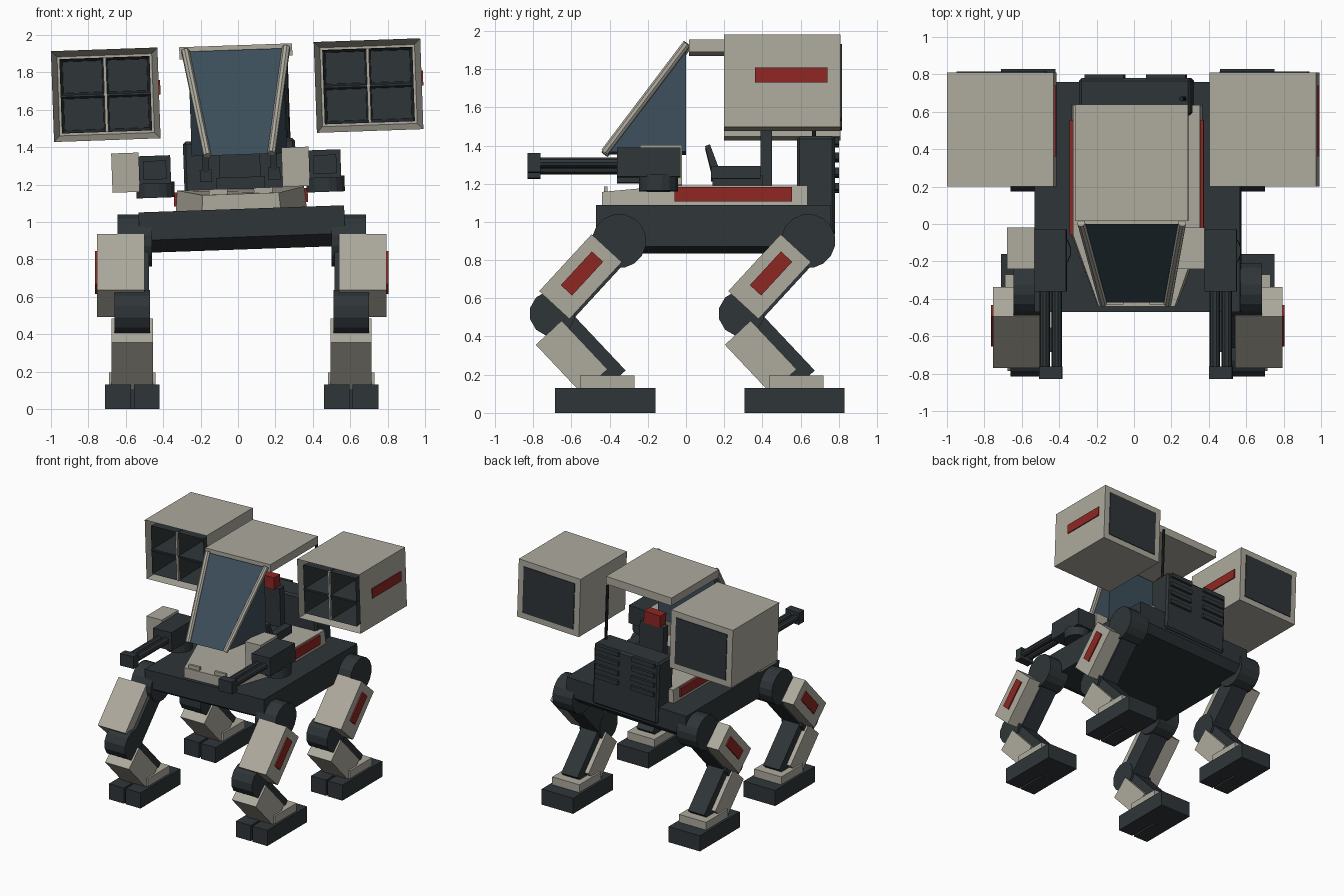
import bpy, bmesh
from math import radians, pi
from mathutils import Matrix, Vector

if "Cube" in bpy.data.objects:
    bpy.data.objects.remove(bpy.data.objects["Cube"])


def material(name, rgb):
    m = bpy.data.materials.new(name)
    m.diffuse_color = (*rgb, 1)
    m.use_nodes = True
    m.node_tree.nodes["Principled BSDF"].inputs["Base Color"].default_value = m.diffuse_color
    return m


BEIGE = material("armour_beige", (0.42, 0.40, 0.34))
DARK = material("frame_dark", (0.028, 0.036, 0.040))
BLACK = material("recess_black", (0.016, 0.019, 0.021))
RED = material("marking_red", (0.27, 0.02, 0.016))
GLASS = material("glass_blue", (0.045, 0.075, 0.10))

# Legs stand upright; the upper body rolls two degrees about the hips
BASE = Matrix.Translation((0.02, 0, 0))
BODY = (Matrix.Translation((0.02, 0, 1)) @ Matrix.Rotation(radians(-2), 4, 'Y')
        @ Matrix.Translation((0, 0, -1)))


def finish(name, bm, mat, frame):
    bmesh.ops.recalc_face_normals(bm, faces=bm.faces)
    me = bpy.data.meshes.new(name)
    bm.to_mesh(me)
    bm.free()
    me.materials.append(mat)
    ob = bpy.data.objects.new(name, me)
    bpy.context.collection.objects.link(ob)
    ob.matrix_world = frame
    return ob


def box(name, xs, ys, zs, mat, frame=BODY):
    c = [(a + b) / 2 for a, b in (xs, ys, zs)]
    s = [abs(b - a) for a, b in (xs, ys, zs)]
    bm = bmesh.new()
    bmesh.ops.create_cube(bm, size=1, matrix=Matrix.Translation(c) @ Matrix.Diagonal((*s, 1)))
    return finish(name, bm, mat, frame)


def loft(name, ring_a, ring_b, mat, frame=BODY):
    bm = bmesh.new()
    a = [bm.verts.new(p) for p in ring_a]
    b = [bm.verts.new(p) for p in ring_b]
    bm.faces.new(a)
    bm.faces.new(b)
    for i in range(len(a)):
        j = (i + 1) % len(a)
        bm.faces.new((a[i], a[j], b[j], b[i]))
    return finish(name, bm, mat, frame)


def prism(name, yz, x0, x1, mat, frame=BODY):
    return loft(name, [(x0, *p) for p in yz], [(x1, *p) for p in yz], mat, frame)


def rod(name, p, q, r, mat, frame=BODY, n=12):
    p, q = Vector(p), Vector(q)
    rot = (q - p).to_track_quat('Z', 'Y').to_matrix().to_4x4()
    bm = bmesh.new()
    bmesh.ops.create_cone(bm, cap_ends=True, segments=n, radius1=r, radius2=r,
                          depth=(q - p).length,
                          matrix=Matrix.Translation((p + q) / 2) @ rot @ Matrix.Rotation(pi / n, 4, 'Z'))
    return finish(name, bm, mat, frame)


def limb(name, a, b, t0, t1, n0, n1, x0, x1, mat):
    # slab along the line a-b: t runs along it, n towards the front
    d = (Vector(b) - Vector(a)).normalized()
    n = Vector((d.y, -d.x))
    if n.x > 0:
        n = -n
    pts = [Vector(a) + d * t + n * s for t, s in ((t0, n0), (t1, n0), (t1, n1), (t0, n1))]
    return prism(name, pts, x0, x1, mat, BASE)


# Four legs
def leg(tag, s, y):
    hip, knee, ankle = (y, 0.90), (y - 0.35, 0.52), (y - 0.02, 0.17)
    rod(tag + "_hip", (s * 0.48, *hip), (s * 0.665, *hip), 0.142, DARK, BASE, 16)
    limb(tag + "_thigh_strut", hip, knee, 0, 0.5, -0.10, 0.05, s * 0.495, s * 0.65, DARK)
    limb(tag + "_thigh_armour", hip, knee, 0.072, 0.477, -0.085, 0.13, s * 0.52, s * 0.775, BEIGE)
    limb(tag + "_thigh_marking", hip, knee, 0.137, 0.377, -0.012, 0.068, s * 0.77, s * 0.785, RED)
    rod(tag + "_knee", (s * 0.49, *knee), (s * 0.68, *knee), 0.12, DARK, BASE)
    limb(tag + "_shin_strut", knee, ankle, 0, 0.48, -0.075, 0.04, s * 0.51, s * 0.66, DARK)
    limb(tag + "_shin_armour", knee, ankle, 0.06, 0.41, -0.01, 0.175, s * 0.475, s * 0.695, BEIGE)
    box(tag + "_ankle", (s * 0.46, s * 0.71), (y - 0.205, y + 0.08), (0.12, 0.195), BEIGE, BASE)
    box(tag + "_heel", (s * 0.44, s * 0.73), (y - 0.07, y + 0.19), (0, 0.13), DARK, BASE)
    for k, x in (("inner", 0.44), ("outer", 0.593)):
        box(f"{tag}_{k}_toe", (s * x, s * (x + 0.137)), (y - 0.335, y - 0.07), (0, 0.13), DARK, BASE)


for side, s in (("left", -1), ("right", 1)):
    leg("front_" + side + "_leg", s, -0.35)
    leg("rear_" + side + "_leg", s, 0.64)

# Hull and armoured deck
prism("hull", [(-0.47, 1.07), (-0.47, 0.92), (-0.36, 0.853), (0.70, 0.853), (0.76, 0.91), (0.76, 1.07)],
      -0.55, 0.55, DARK)
plan = [(-0.35, 0.635), (-0.35, -0.06), (-0.21, -0.44), (0.21, -0.44), (0.35, -0.06), (0.35, 0.635)]
loft("deck", [(x, y, 1.065) for x, y in plan],
     [(x * 0.97, y, 1.15 if y < -0.4 else 1.18) for x, y in plan], BEIGE)

# Engine block with cooling slats
engine = box("engine", (-0.3, 0.3), (0.58, 0.78), (0.93, 1.44), DARK)
bev = engine.modifiers.new("edge", 'BEVEL')
bev.width, bev.segments = 0.015, 1
for s in (-1, 1):
    for i in range(4):
        z = 1.16 + 0.08 * i
        box(f"engine_slat_{s}_{i}", (s * 0.06, s * 0.27), (0.775, 0.80), (z, z + 0.035), DARK)
rod("antenna", (0.265, 0.67, 1.43), (0.265, 0.67, 1.89), 0.012, BLACK, n=8)

# Pilot seat
box("seat_back", (-0.11, 0.11), (0.39, 0.45), (1.17, 1.56), DARK)
box("seat_pan", (-0.13, 0.13), (0.14, 0.40), (1.17, 1.24), DARK)
box("headrest", (-0.075, 0.075), (0.37, 0.45), (1.55, 1.65), RED)

# Canopy: glass wedge and flat roof
loft("canopy_glass", [(-0.17, -0.42, 1.36), (-0.255, 0, 1.92), (-0.255, 0, 1.36)],
     [(0.17, -0.42, 1.36), (0.255, 0, 1.92), (0.255, 0, 1.36)], GLASS)
box("roof", (-0.302, 0.302), (0.015, 0.64), (1.88, 1.945), BEIGE)

for side, s in (("left", -1), ("right", 1)):
    rod(side + "_canopy_pillar", (s * 0.172, -0.425, 1.36), (s * 0.27, 0.005, 1.925), 0.022, BEIGE, n=8)
    box(side + "_armrest", (s * 0.15, s * 0.215), (0.13, 0.39), (1.22, 1.285), DARK)
    limb_pts = [(0.10, 1.39), (0.125, 1.40), (0.17, 1.28), (0.13, 1.27)]
    prism(side + "_control_stick", limb_pts, s * 0.165, s * 0.20, DARK)
    box(side + "_deck_marking", (s * 0.335, s * 0.358), (-0.06, 0.555), (1.095, 1.17), RED)
    box(side + "_nose_vent", (s * 0.07, s * 0.17), (-0.43, -0.41), (1.14, 1.18), BEIGE)

    # Twin-barrel gun; the ammunition box is on the same side of both guns
    g = s * 0.455
    rod(side + "_gun_base", (g, -0.145, 1.145), (g, -0.145, 1.23), 0.104, DARK, n=16)
    box(side + "_gun_body", (g - 0.085, g + 0.085), (-0.36, -0.03), (1.22, 1.37), DARK)
    box(side + "_ammo_box", (g - 0.23, g - 0.085), (-0.24, -0.02), (1.18, 1.39), BEIGE)
    for k in (-1, 1):
        b = g + k * 0.032
        rod(f"{side}_gun_barrel_{k}", (b, -0.35, 1.293), (b, -0.77, 1.293), 0.028, DARK, n=10)
    box(side + "_gun_muzzle", (g - 0.062, g + 0.062), (-0.83, -0.763), (1.243, 1.343), DARK)

    # Launcher pod: hollow shell, recessed rack of four tubes
    c, z, hw, hh = s * 0.703, 1.705, 0.285, 0.243
    bm = bmesh.new()
    bmesh.ops.create_cube(bm, size=1, matrix=Matrix.Translation((c, 0.505, z))
                          @ Matrix.Diagonal((hw * 2, 0.61, hh * 2, 1)))
    bm.normal_update()
    front = [f for f in bm.faces if f.normal.y < -0.9]
    bmesh.ops.inset_region(bm, faces=front, thickness=0.045)
    bmesh.ops.translate(bm, verts=front[0].verts, vec=(0, 0.36, 0))
    finish(side + "_pod_shell", bm, BEIGE, BODY)

    rw, rh = hw - 0.044, hh - 0.044
    bm = bmesh.new()
    bmesh.ops.create_grid(bm, x_segments=2, y_segments=2, size=1,
                          matrix=Matrix.Translation((c, 0.215, z)) @ Matrix.Rotation(pi / 2, 4, 'X')
                          @ Matrix.Diagonal((rw, rh, 1, 1)))
    cells = list(bm.faces)
    bmesh.ops.inset_individual(bm, faces=cells, thickness=0.022)
    for f in cells:
        bmesh.ops.translate(bm, verts=f.verts, vec=(0, 0.3, 0))
    finish(side + "_pod_tubes", bm, DARK, BODY)
    box(side + "_pod_divider_upright", (c - 0.008, c + 0.008), (0.205, 0.225), (z - rh, z + rh), BEIGE)
    box(side + "_pod_divider_level", (c - rw, c + rw), (0.207, 0.225), (z - 0.006, z + 0.006), DARK)
    box(side + "_pod_rear_panel", (c - 0.235, c + 0.235), (0.80, 0.816), (z - 0.193, z + 0.193), DARK)
    box(side + "_pod_marking", (c + hw - 0.01, c + hw + 0.008), (0.36, 0.74), (z - 0.01, z + 0.07), RED)
